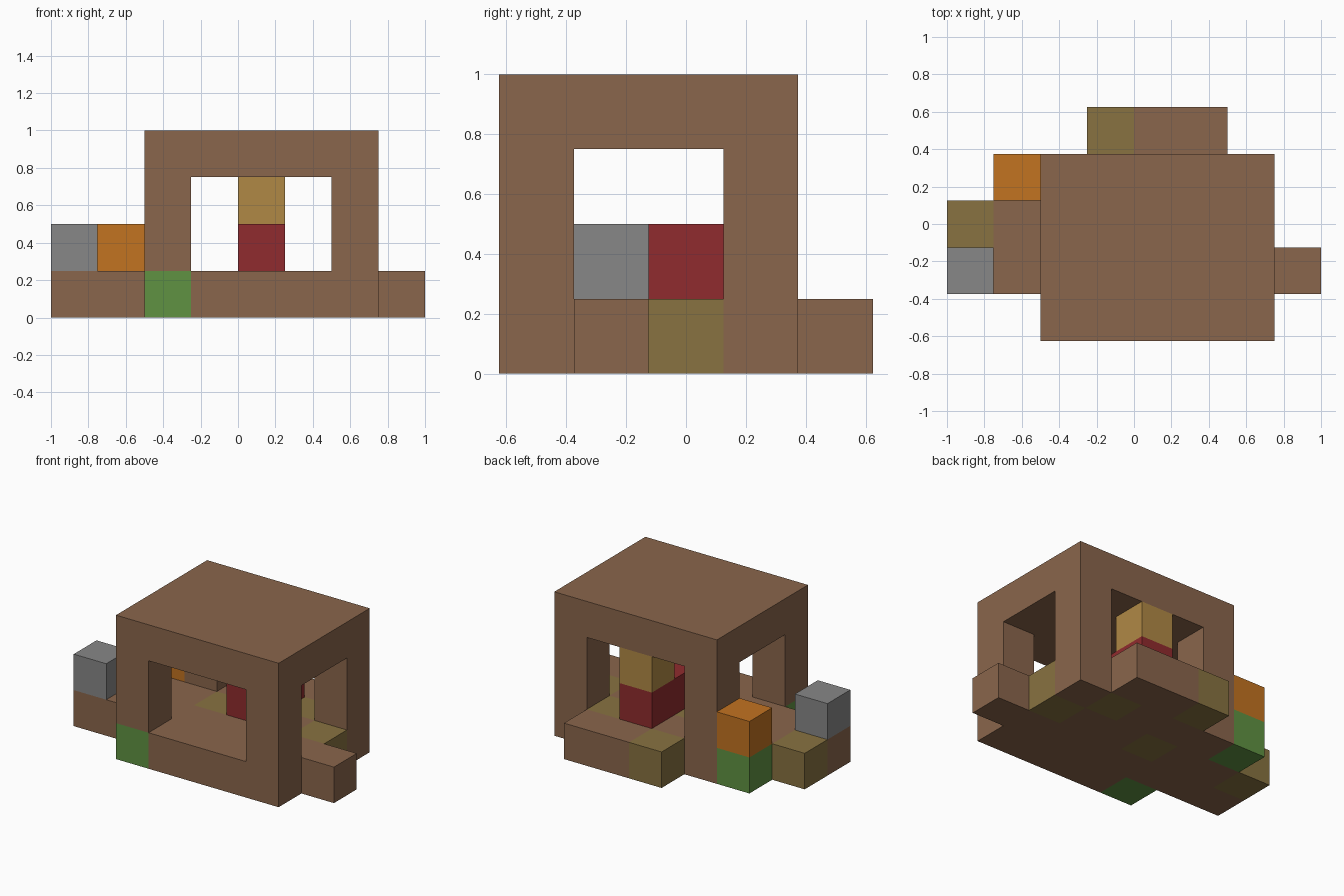
import bpy
import bmesh
import math
from itertools import product
from mathutils import Vector

CELL = 0.25
ORIGIN = Vector((-1.0, -0.625, 0.0))

cube = bpy.data.objects.get("Cube")
if cube:
    bpy.data.objects.remove(cube, do_unlink=True)


def make_material(name, rgb):
    """Flat material from a display colour (0-255), stored as linear."""
    linear = [((c / 255 + 0.055) / 1.055) ** 2.4 for c in rgb]
    mat = bpy.data.materials.new(name)
    mat.use_nodes = True
    mat.diffuse_color = (*linear, 1)
    mat.node_tree.nodes["Principled BSDF"].inputs["Base Color"].default_value = (*linear, 1)
    return mat


brown = make_material("brown", (138, 102, 76))
olive = make_material("olive", (136, 114, 65))
green = make_material("green", (96, 146, 66))
grey = make_material("grey", (135, 135, 135))
orange = make_material("orange", (194, 115, 33))
red = make_material("red", (144, 43, 46))
tan = make_material("tan", (176, 137, 69))


def box(xs, ys, zs):
    """Grid cells in a block; each range is (first, last) inclusive."""
    return set(product(*(range(a, b + 1) for a, b in (xs, ys, zs))))


# Small blocks set into the floor or stacked on it
parts = {
    "front_corner_block": (box((2, 2), (0, 0), (0, 0)), green),
    "side_corner_block": (box((1, 1), (3, 3), (0, 0)), green),
    "orange_block": (box((1, 1), (3, 3), (1, 1)), orange),
    "grey_block": (box((0, 0), (1, 1), (1, 1)), grey),
    "side_olive_block": (box((0, 0), (2, 2), (0, 0)), olive),
    "back_olive_block": (box((3, 3), (4, 4), (0, 0)), olive),
    "floor_patch_centre": (box((3, 3), (2, 2), (0, 0)), olive),
    "floor_patch_left": (box((6, 6), (2, 2), (0, 0)), olive),
    "floor_patch_back": (box((5, 5), (3, 3), (0, 0)), olive),
    "red_seat": (box((4, 4), (2, 3), (1, 1)), red),
    "tan_block": (box((4, 4), (3, 3), (2, 2)), tan),
}

# Brown frame: floor with steps, corner posts and a flat roof
frame = box((2, 6), (0, 3), (0, 0))
frame |= box((7, 7), (1, 1), (0, 0))
frame |= box((4, 5), (4, 4), (0, 0))
frame |= box((0, 1), (1, 1), (0, 0)) | box((1, 1), (2, 2), (0, 0))
for x, y in product((2, 6), (0, 3)):
    frame |= box((x, x), (y, y), (1, 2))
frame |= box((2, 6), (0, 3), (3, 3))
for cells, _ in parts.values():
    frame -= cells
parts["house_frame"] = (frame, brown)

occupied = set().union(*(cells for cells, _ in parts.values()))


def build(name, cells, mat):
    """Skin the cells, leaving out faces that touch another block."""
    bm = bmesh.new()
    for cell in sorted(cells):
        centre = Vector(cell) + Vector((0.5, 0.5, 0.5))
        for axis, sign in product(range(3), (-1, 1)):
            normal = Vector((0, 0, 0))
            normal[axis] = sign
            if tuple(int(c + n) for c, n in zip(cell, normal)) in occupied:
                continue
            u = Vector((0, 0, 0))
            u[(axis + 1) % 3] = 0.5
            v = normal.cross(u)
            mid = centre + normal * 0.5
            corners = (mid - u - v, mid + u - v, mid + u + v, mid - u + v)
            bm.faces.new([bm.verts.new(ORIGIN + p * CELL) for p in corners])
    bmesh.ops.remove_doubles(bm, verts=bm.verts[:], dist=0.001)
    bmesh.ops.dissolve_limit(bm, angle_limit=math.radians(1),
                             verts=bm.verts[:], edges=bm.edges[:])
    mesh = bpy.data.meshes.new(name)
    bm.to_mesh(mesh)
    bm.free()
    mesh.materials.append(mat)
    obj = bpy.data.objects.new(name, mesh)
    bpy.context.collection.objects.link(obj)


for part_name, (part_cells, part_mat) in parts.items():
    build(part_name, part_cells, part_mat)
